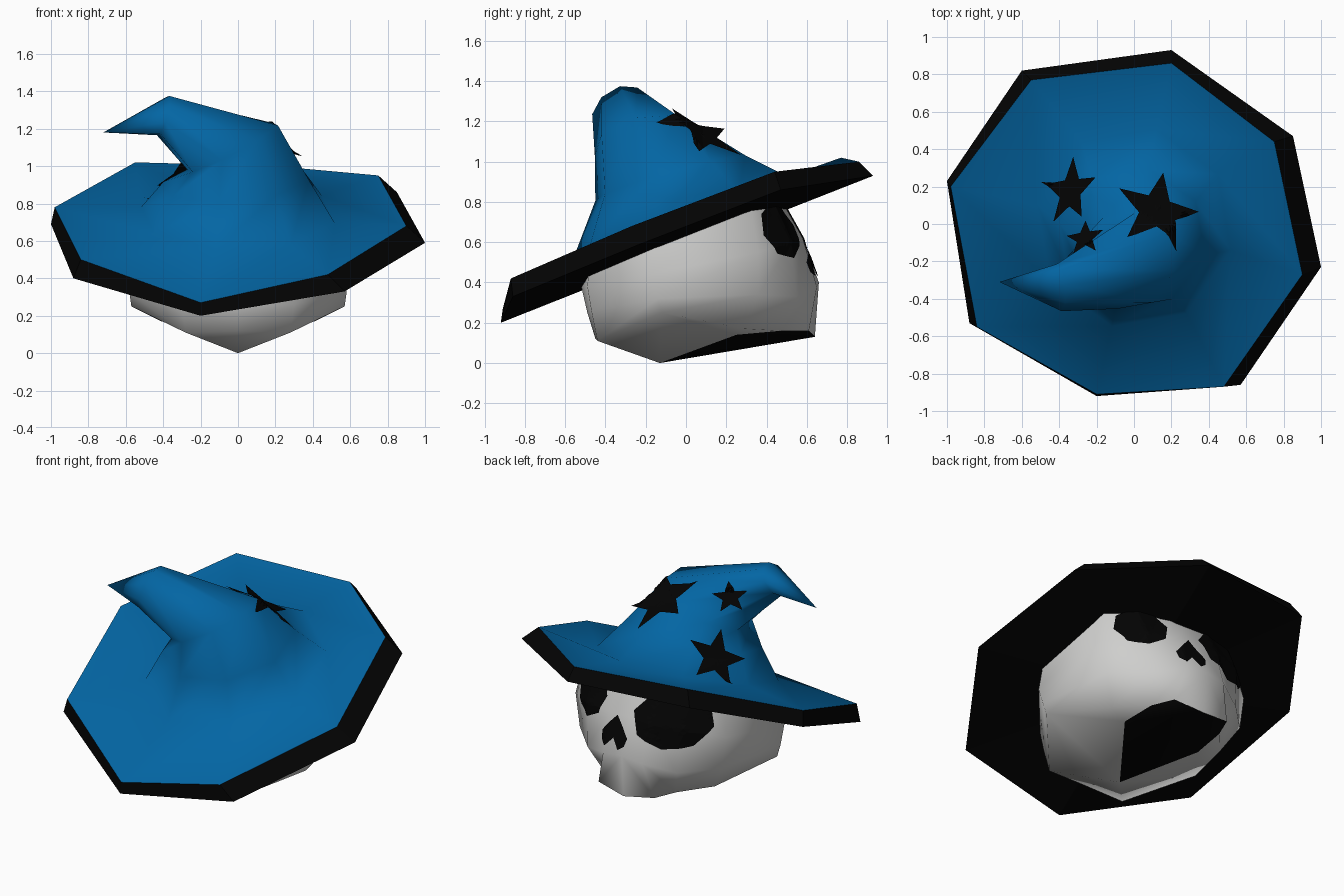
import bpy, bmesh, math
from mathutils import Vector
from mathutils.bvhtree import BVHTree

if "Cube" in bpy.data.objects:
    bpy.data.objects.remove(bpy.data.objects["Cube"])


def material(name, colour):
    mat = bpy.data.materials.new(name)
    mat.use_nodes = True
    rgba = (*colour, 1)
    mat.diffuse_color = rgba
    shader = mat.node_tree.nodes["Principled BSDF"]
    shader.inputs["Base Color"].default_value = rgba
    shader.inputs["Roughness"].default_value = 0.8
    return mat


blue = material("hat_blue", (0.001, 0.132, 0.37))
black = material("matte_black", (0.001, 0.001, 0.001))
bone = material("bone_white", (0.62, 0.62, 0.61))


def make(name, verts, faces, mats, smooth=None):
    mesh = bpy.data.meshes.new(name)
    mesh.from_pydata([tuple(v) for v in verts], [], faces)
    for mat in mats:
        mesh.materials.append(mat)
    obj = bpy.data.objects.new(name, mesh)
    bpy.context.collection.objects.link(obj)
    bm = bmesh.new()
    bm.from_mesh(mesh)
    bmesh.ops.recalc_face_normals(bm, faces=bm.faces)
    bm.to_mesh(mesh)
    bm.free()
    if smooth:
        bpy.ops.object.select_all(action="DESELECT")
        obj.select_set(True)
        bpy.context.view_layer.objects.active = obj
        bpy.ops.object.shade_smooth_by_angle(angle=math.radians(smooth))
    return obj


def bridge(row, count, closed=True):
    """Quads between ring number row and the next one."""
    a, b = row * count, (row + 1) * count
    last = count if closed else count - 1
    return [(a + i, a + (i + 1) % count, b + (i + 1) % count, b + i) for i in range(last)]


def surface(obj):
    bpy.context.view_layer.update()
    return BVHTree.FromObject(obj, bpy.context.evaluated_depsgraph_get())


def decal(name, tree, outline, centre, normal, up, stiff=False):
    """Thin patch on a surface; a stiff one stays flat except where the surface rises."""
    n = normal.normalized()
    v = (up - n * up.dot(n)).normalized()
    u = v.cross(n)
    bm = bmesh.new()
    mid = bm.verts.new(centre)
    rim = [bm.verts.new(centre + u * x + v * y) for x, y in outline]
    for i, vert in enumerate(rim):
        bm.faces.new((mid, vert, rim[(i + 1) % len(rim)]))
    bmesh.ops.subdivide_edges(bm, edges=bm.edges[:], cuts=5, use_grid_fill=True)
    for vert in bm.verts:
        hit = tree.ray_cast(vert.co + n * 0.15, -n, 0.4)[0]
        if hit is None:
            hit = vert.co if stiff else tree.find_nearest(vert.co)[0]
        lift = (hit - vert.co).dot(n)
        if stiff:
            vert.co += n * (max(lift, 0) + 0.008)
        else:
            vert.co = hit + n * 0.008
    mesh = bpy.data.meshes.new(name)
    bm.to_mesh(mesh)
    bm.free()
    mesh.materials.append(black)
    obj = bpy.data.objects.new(name, mesh)
    bpy.context.collection.objects.link(obj)


def polygon(count, radii, turn=0.0, stretch=1.0):
    points = []
    for i in range(count):
        a = math.tau * i / count + turn
        r = radii[i % len(radii)]
        points.append((r * math.cos(a) * stretch, r * math.sin(a)))
    return points


# Brim: tilted octagon with raised sides
SIDES = 8
low = [Vector(p) for p in (
    (0.85, 0.47, 0.86), (0.2, 0.93, 0.93), (-0.6, 0.82, 0.93), (-1, 0.23, 0.69),
    (-0.88, -0.53, 0.4), (-0.2, -0.92, 0.2), (0.57, -0.86, 0.33), (1, -0.23, 0.59))]
high = [Vector(p) for p in (
    (0.75, 0.44, 0.95), (0.2, 0.86, 1), (-0.55, 0.77, 1.02), (-0.98, 0.2, 0.78),
    (-0.84, -0.55, 0.5), (-0.2, -0.91, 0.27), (0.48, -0.87, 0.42), (0.9, -0.27, 0.68))]
under = [(i, (i + 1) % SIDES, 2 * SIDES) for i in range(SIDES)]
make("brim_edge", low + high + [Vector((0, 0, 0.565))], bridge(0, SIDES) + under, [black])

# Hat: brim top, bent cone and drooping tip; each ring is centre and two axes
rings = [
    ((0, -0.02, 0.74), (0.53, 0, 0), (0, 0.54, 0.19)),
    ((-0.01, -0.08, 0.92), (0.4, 0, 0.03), (0, 0.38, 0.11)),
    ((-0.03, -0.19, 1.1), (0.25, 0, 0.13), (0, 0.27, 0.04)),
    ((-0.4, -0.34, 1.27), (0.03, 0.04, 0.11), (-0.02, 0.12, 0.01)),
]
verts = list(high)
for centre, a, b in rings:
    for c, s in polygon(SIDES, [1], math.radians(32)):
        verts.append(Vector(centre) + Vector(a) * c + Vector(b) * s)
faces = [f for row in range(len(rings)) for f in bridge(row, SIDES)]
tip = len(verts)
verts.append(Vector((-0.72, -0.31, 1.18)))
faces += [(tip - SIDES + i, tip - SIDES + (i + 1) % SIDES, tip) for i in range(SIDES)]
hat = make("hat", verts, faces, [blue], 85)

# Stars on the back of the cone
hat_tree = surface(hat)
for label, size, centre, normal, up in (
        ("large", 0.24, (0.12, 0.06, 1.135), (0.34, 0.39, 0.86), (0.03, 0.2, -0.11)),
        ("medium", 0.19, (-0.33, 0.17, 0.93), (-0.72, 0.28, 0.63), (0.02, 0.19, -0.05)),
        ("small", 0.11, (-0.26, -0.08, 1.21), (-0.35, 0.5, 0.8), (0, 0.2, -0.1))):
    star = polygon(10, [size, size * 0.43], math.pi / 2)
    decal(label + "_star", hat_tree, star, Vector(centre), Vector(normal),
          Vector(up), stiff=True)

# Skull half: rows from under the hat to the jaw, columns from face to nape
crown = [(x, y, 0.66 + 0.38 * y) for x, y in (
    (0, 0.46), (0.14, 0.46), (0.34, 0.42), (0.5, 0.32), (0.57, -0.15), (0.3, -0.48), (0, -0.52))]
brow = [(0, 0.58, 0.62), (0.14, 0.58, 0.62), (0.34, 0.52, 0.6), (0.54, 0.36, 0.55),
        (0.58, -0.18, 0.44), (0.31, -0.49, 0.38), (0, -0.52, 0.38)]
cheek = [(0, 0.66, 0.4), (0.14, 0.65, 0.38), (0.32, 0.55, 0.33), (0.51, 0.36, 0.34),
         (0.58, -0.14, 0.32), (0.3, -0.47, 0.26), (0, -0.49, 0.25)]
jaw = [(0, 0.64, 0.13), (0.2, 0.61, 0.16), (0.26, 0.47, 0.16), (0.41, 0.29, 0.17),
       (0.57, -0.12, 0.25), (0.28, -0.44, 0.11), (0, -0.45, 0.12)]
COLS = len(jaw)
base = [(0, -0.13, 0), (0.28, 0.25, 0.14)]
verts = crown + brow + cheek + jaw + base
faces = [f for row in range(3) for f in bridge(row, COLS, False)]
j = 3 * COLS
keel, corner = j + COLS, j + COLS + 1
faces += [(corner, j + 2, j + 3), (corner, j + 3, j + 4), (keel, corner, j + 4),
          (keel, j + 4, j + 5), (keel, j + 5, j + 6)]
# Dark opening under the jaw
palate = len(faces)
faces += [(keel, j, corner), (corner, j, j + 1), (corner, j + 1, j + 2)]
skull = make("skull", verts, faces, [bone, black], 65)
for poly in skull.data.polygons[palate:]:
    poly.material_index = 1
mirror = skull.modifiers.new("mirror", "MIRROR")
mirror.use_clip = True

# Eye sockets, one larger than the other, and nose opening
skull_tree = surface(skull)
for label, side, centre, size, stretch in (
        ("left", 1, (0.36, 0.5, 0.66), 0.14, 1.2),
        ("right", -1, (-0.28, 0.53, 0.64), 0.17, 1.48)):
    decal(label + "_eye_socket", skull_tree, polygon(8, [size], math.pi / 8, stretch),
          Vector(centre), Vector((0.5 * side, 0.86, 0)), Vector((-0.2 * side, 0, 1)))
half = [(0, 0.1), (-0.1, -0.02), (-0.09, -0.07), (-0.05, -0.1), (0, -0.04)]
heart = half + [(-x, y) for x, y in half[-2:0:-1]]
decal("nose_opening", skull_tree, heart, Vector((0.08, 0.61, 0.52)),
      Vector((0.1, 1, 0.2)), Vector((0, 0, 1)))
